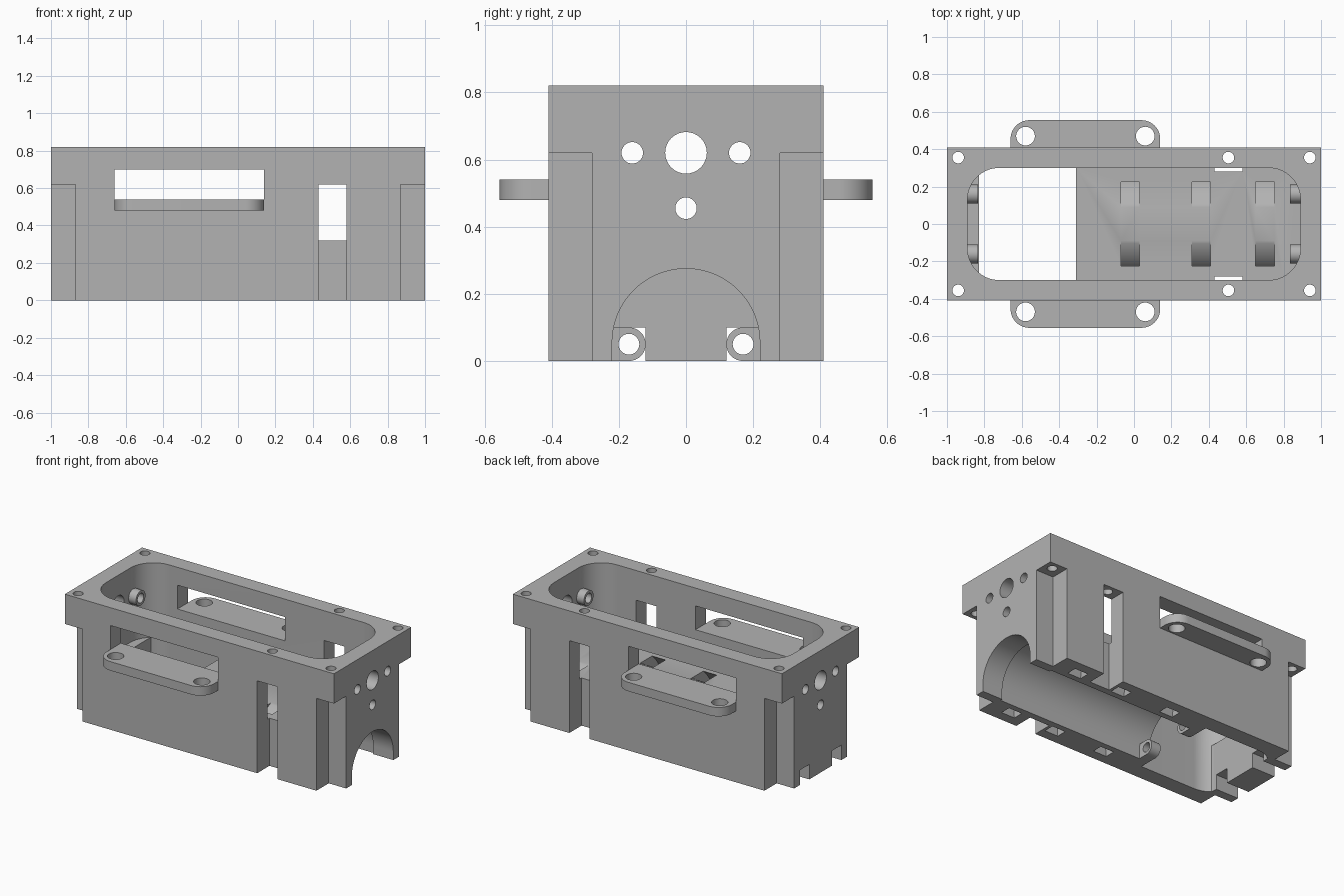
import bpy, bmesh
from math import cos, sin, pi, radians

if "Cube" in bpy.data.objects:
    bpy.data.objects.remove(bpy.data.objects["Cube"], do_unlink=True)

GREY = (0.45, 0.45, 0.45, 1)
grey = bpy.data.materials.new("plain grey")
grey.use_nodes = True
grey.diffuse_color = GREY
grey.node_tree.nodes["Principled BSDF"].inputs["Base Color"].default_value = GREY

W, H = 0.41, 0.82            # half width and height of the housing
FLOOR, RIM = 0.32, 0.62      # cavity floor, underside of the rim
AXIS_Z = 0.055               # height of the motor axis
WALL, LEDGE, BAY = 0.89, 0.83, -0.31


# ---- outlines ----
def arc(cx, cy, r, start, end, n=16):
    return [(cx + r * cos(radians(start + (end - start) * i / n)),
             cy + r * sin(radians(start + (end - start) * i / n))) for i in range(n + 1)]


def circle(cx, cy, r, n=32):
    return arc(cx, cy, r, 0, 360, n)[:-1]


def rect(x0, x1, y0, y1):
    return [(x0, y0), (x1, y0), (x1, y1), (x0, y1)]


def rounded_rect(x0, x1, y0, y1, r):
    return (arc(x1 - r, y1 - r, r, 0, 90) + arc(x0 + r, y1 - r, r, 90, 180)
            + arc(x0 + r, y0 + r, r, 180, 270) + arc(x1 - r, y0 + r, r, 270, 360))


# ---- solids ----
def prism(name, outline, axis, lo, hi):
    """Extrude a flat outline along one axis."""
    place = {"x": lambda u, v, w: (w, u, v),
             "y": lambda u, v, w: (u, w, v),
             "z": lambda u, v, w: (u, v, w)}[axis]
    bm = bmesh.new()
    face = bm.faces.new([bm.verts.new(place(u, v, lo)) for u, v in outline])
    new = bmesh.ops.extrude_face_region(bm, geom=[face])["geom"]
    shift = place(0, 0, hi - lo)
    bmesh.ops.translate(bm, vec=shift, verts=[g for g in new if isinstance(g, bmesh.types.BMVert)])
    bmesh.ops.recalc_face_normals(bm, faces=bm.faces)
    mesh = bpy.data.meshes.new(name)
    bm.to_mesh(mesh)
    bm.free()
    mesh.materials.append(grey)
    obj = bpy.data.objects.new(name, mesh)
    bpy.context.collection.objects.link(obj)
    return obj


def activate(obj):
    bpy.ops.object.select_all(action="DESELECT")
    obj.select_set(True)
    bpy.context.view_layer.objects.active = obj


def cut(obj, outline, axis, lo, hi):
    """Subtract a prism from an object."""
    cutter = prism("cutter", outline, axis, lo, hi)
    cutter.hide_render = True
    mod = obj.modifiers.new("cut", "BOOLEAN")
    mod.operation, mod.solver, mod.object = "DIFFERENCE", "EXACT", cutter
    activate(obj)
    bpy.ops.object.modifier_apply(modifier=mod.name)
    bpy.data.objects.remove(cutter, do_unlink=True)


def finish(obj):
    activate(obj)
    bpy.ops.object.shade_smooth_by_angle(angle=radians(30))


def arch(r):
    return arc(0, AXIS_Z, r, 0, 180, 40) + [(-r, -0.1), (r, -0.1)]


housing = prism("housing", rect(-1, 1, -W, W), "z", 0, H)

# upper cavity and the bay open to below
cavity = rounded_rect(-WALL, WALL, -0.30, 0.30, 0.17)
cut(housing, cavity, "z", FLOOR, 1)
bay = [(max(x, -LEDGE), y) for x, y in cavity if x < 0]
cut(housing, bay + [(BAY, -0.30), (BAY, 0.30)], "z", -0.1, FLOOR + 0.1)

# motor tunnel with a lip at its mouth
cut(housing, arch(0.22), "x", -0.4, 1.1)
cut(housing, arch(0.235), "x", -0.4, 0.85)

# curved strap channels around the tunnel
strap = arc(0, AXIS_Z, 0.348, -20, 200, 40) + arc(0, AXIS_Z, 0.28, 200, -20, 40)
for x in (-0.02, 0.36, 0.70):
    cut(housing, strap, "x", x - 0.05, x + 0.05)

# corner and side recesses below the rim, with screw holes above them
for s in (-1, 1):
    y_lo, y_hi = sorted((s * 0.28, s * 0.5))
    for x0, x1, hole_x in ((-1.1, -0.87, -0.94), (0.87, 1.1, 0.94), (0.43, 0.58, 0.505)):
        cut(housing, rect(x0, x1, y_lo, y_hi), "z", -0.1, RIM)
        cut(housing, circle(hole_x, s * 0.355, 0.031), "z", 0.55, 0.9)
    # notches under the closed end
    n_lo, n_hi = sorted((s * 0.12, s * 0.22))
    cut(housing, rect(n_lo, n_hi, -0.1, 0.10), "x", -1.1, -0.8)

# long side windows
cut(housing, rect(-0.66, 0.14, 0.54, 0.70), "y", -0.5, 0.5)

# end wall holes
for y, z, r in ((0, 0.62, 0.062), (-0.16, 0.62, 0.032), (0.16, 0.62, 0.032), (0, 0.455, 0.032)):
    cut(housing, circle(y, z, r), "x", -1.1, 1.1)
finish(housing)

for s, side in ((-1, "front"), (1, "back")):
    # mounting flange with two holes
    plate = arc(0.04, 0.455, 0.10, 0, 90) + arc(-0.56, 0.455, 0.10, 90, 180)
    plate += [(-0.66, 0.405), (0.14, 0.405)]
    flange = prism(side + "_flange", [(x, s * y) for x, y in plate], "z", 0.48, 0.54)
    for x in (-0.58, 0.06):
        cut(flange, circle(x, s * 0.47, 0.05), "z", 0.4, 0.6)
    finish(flange)

    # hollow standoffs inside both end walls
    for e, end in ((-1, "right"), (1, "left")):
        lo, hi = sorted((e * 0.835, e * (WALL + 0.005)))
        standoff = prism(f"{side}_{end}_standoff", circle(s * 0.16, 0.62, 0.05), "x", lo, hi)
        cut(standoff, circle(s * 0.16, 0.62, 0.032), "x", -1.1, 1.1)
        finish(standoff)

    # motor retaining tab at the inner end of the tunnel
    tab_line = [(0.24, 0.0), (0.24, 0.10)] + arc(0.17, 0.05, 0.05, 90, 270)
    tab = prism(side + "_motor_tab", [(s * y, z) for y, z in tab_line], "x", BAY, BAY + 0.07)
    cut(tab, circle(s * 0.17, 0.05, 0.031), "x", -1, 1)
    finish(tab)
